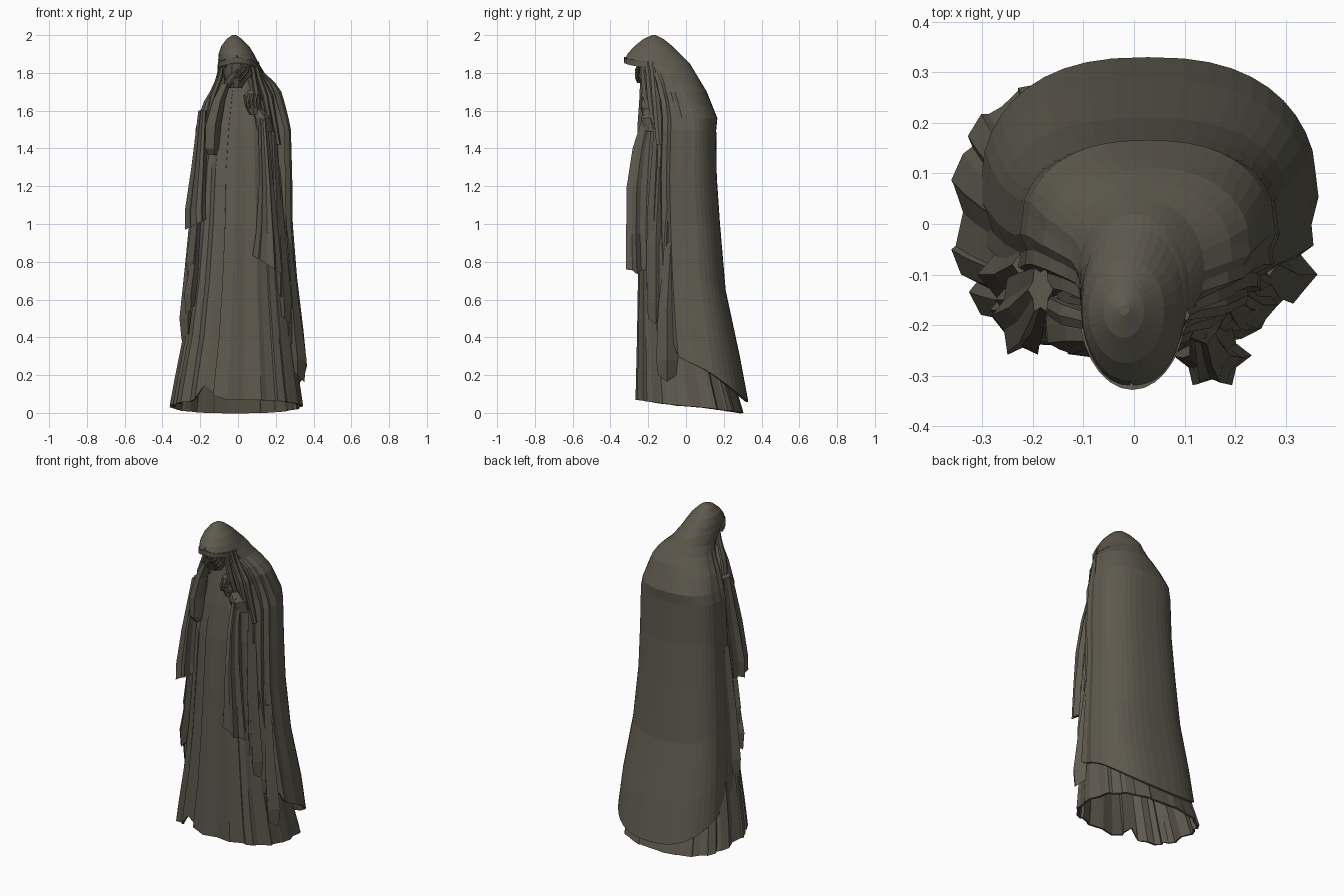
import bpy, bmesh, math

stone = bpy.data.materials.new("dark_olive_stone")
stone.diffuse_color = (0.112, 0.102, 0.076, 1)


def interp(table, t):
    """Piecewise linear lookup; each row is (key, values...)."""
    if t <= table[0][0]:
        return table[0][1:]
    for a, b in zip(table, table[1:]):
        if t <= b[0]:
            f = (t - a[0]) / (b[0] - a[0])
            return tuple(p + (q - p) * f for p, q in zip(a[1:], b[1:]))
    return table[-1][1:]


def spow(v, e):
    return math.copysign(abs(v) ** e, v)


def outline(box, a, e, shrink=1.0):
    """Point at angle a on a rounded box (x0, x1, y_front, y_back)."""
    x0, x1, y0, y1 = box
    return ((x0 + x1) / 2 + (x1 - x0) / 2 * spow(math.cos(a), e) * shrink,
            (y0 + y1) / 2 + (y1 - y0) / 2 * spow(math.sin(a), e) * shrink)


def skin(name, rings, closed=True, caps=(False, False), thick=0):
    bm = bmesh.new()
    rows = [[bm.verts.new(p) for p in r] for r in rings]
    n = len(rows[0])
    for lo, hi in zip(rows, rows[1:]):
        for j in range(n if closed else n - 1):
            k = (j + 1) % n
            bm.faces.new((lo[j], lo[k], hi[k], hi[j]))
    if caps[0]:
        bm.faces.new(rows[0][::-1])
    if caps[1]:
        bm.faces.new(rows[-1])
    bmesh.ops.remove_doubles(bm, verts=bm.verts, dist=0.0005)
    mesh = bpy.data.meshes.new(name)
    bm.to_mesh(mesh)
    bm.free()
    mesh.materials.append(stone)
    ob = bpy.data.objects.new(name, mesh)
    bpy.context.collection.objects.link(ob)
    if thick:
        m = ob.modifiers.new("thickness", 'SOLIDIFY')
        m.thickness, m.offset = thick, -1
    return ob


def tube(name, path, n=8, pleat=0.0, tilt=0.0):
    """Stack of horizontal rings (x, y, z, rx, ry), bottom to top; tilt slants the lowest."""
    rings = []
    for i, (x, y, z, rx, ry) in enumerate(path):
        ring = []
        for j in range(n):
            a = 2 * math.pi * j / n
            s = 1 - pleat * (j % 2)
            dx = rx * s * math.cos(a)
            ring.append((x + dx, y + ry * s * math.sin(a), z + (tilt * dx if i == 0 else 0)))
        rings.append(ring)
    return skin(name, rings, caps=(True, True))


# Pleated gown, open at the floor
GOWN = [(0, -.365, .345, -.268, .305), (.15, -.34, .325, -.265, .26), (.4, -.295, .295, -.26, .2),
        (.7, -.25, .26, -.255, .15), (1.0, -.22, .24, -.25, .12), (1.3, -.2, .22, -.235, .1),
        (1.5, -.17, .2, -.215, .08), (1.65, -.12, .14, -.19, .03), (1.78, -.06, .07, -.17, -.05)]
N = 60
rings = []
for row in GOWN:
    ring = []
    for j in range(N):
        a = 2 * math.pi * j / N + 0.05 * math.sin(j * 2.3)
        amp = interp([(0, .085), (.7, .07), (1.78, .04)], row[0])[0]
        fold = (0, .5, 1, .35)[j % 4] * (.65 + .35 * math.sin(j * 1.7))
        x, y = outline(row[1:], a, .78, 1 - amp * fold)
        da = (a - math.radians(247)) / .13
        hem = .035 - .034 * math.sin(a) + .08 * math.exp(-da * da)
        ring.append((x, y, row[0] + hem * max(0, 1 - row[0] / .4)))
    rings.append(ring)
skin("pleated_gown", rings, thick=.012)

# Hooded cloak: one sheet around the back, closing above the brow
CLOAK = [(.06, -.31, .365, -.20, .33), (.3, -.305, .365, -.2, .285), (.65, -.275, .318, -.2, .21),
         (1.0, -.25, .29, -.2, .18), (1.25, -.235, .287, -.2, .163), (1.5, -.225, .28, -.19, .16),
         (1.56, -.213, .268, -.19, .166), (1.65, -.18, .245, -.19, .13), (1.7, -.15, .23, -.2, .11),
         (1.75, -.125, .195, -.215, .08), (1.8, -.11, .14, -.24, .05), (1.85, -.107, .11, -.30, .02),
         (1.87, -.105, .1, -.325, 0), (1.9, -.103, .085, -.31, -.03), (1.94, -.09, .06, -.275, -.07),
         (1.98, -.06, .02, -.225, -.12), (2.0, -.03, -.01, -.18, -.16)]
GAP = [(0, 42), (1.0, 40), (1.5, 40), (1.7, 34), (1.8, 42), (1.85, 38), (1.872, 0)]
HEM = [(-1, .8), (-.77, .6), (-.27, .3), (.3, .2), (1, .06)]
M = 34
rings = []
for row in CLOAK:
    zr = row[0]
    gap = math.radians(interp(GAP, zr)[0])
    ring = []
    for j in range(M + 1):
        a = -math.pi / 2 + gap + (2 * math.pi - 2 * gap) * j / M
        hem = interp(HEM, math.sin(a))[0]
        z = zr if zr >= 1 else hem + (zr - .06) / .94 * (1 - hem)
        amp = interp([(0, .09), (1.75, .11), (1.86, 0)], zr)[0]
        s = 1 - amp * (j % 2) * min(1, max(0, .25 - math.sin(a)))
        x, y = outline(interp(CLOAK, z), a, interp([(1.5, .8), (1.8, 1)], zr)[0], s)
        ring.append((x, y, z))
    rings.append(ring)
skin("hooded_cloak", rings, closed=False, caps=(False, True), thick=.014)

# Head bowed inside the hood
tube("bowed_head", [(-.01, -.19, 1.72, .03, .04), (-.01, -.19, 1.77, .06, .06),
                    (-.01, -.185, 1.85, .075, .085), (-.02, -.17, 1.94, .05, .06)], 10)

# Arm raised to the face: hanging elbow sleeve, palm and fingers
tube("raised_sleeve", [(-.135, -.2, 1.365, .025, .03), (-.14, -.2, 1.4, .042, .055),
                       (-.135, -.2, 1.52, .045, .06), (-.105, -.205, 1.65, .036, .045),
                       (-.065, -.215, 1.745, .026, .03)], 10, .15)
tube("raised_palm", [(-.065, -.21, 1.72, .018, .018), (-.035, -.235, 1.77, .03, .018),
                     (-.005, -.25, 1.80, .03, .015)], 8)
for i in range(4):
    x, z = -.025 + .016 * i, 1.815 - .013 * i
    tube(f"raised_finger_{i + 1}", [(x, -.25, z - .03, .01, .01), (x + .025, -.262, z, .01, .01),
                                    (x + .05, -.25, z + .03, .007, .008)], 6)

# Fist held to the chest, with its cuff
tube("chest_fist", [(.085, -.2, 1.58, .025, .03), (.075, -.215, 1.63, .038, .03),
                    (.065, -.21, 1.68, .035, .025), (.08, -.195, 1.71, .018, .018)], 8)
for i in range(3):
    tube(f"chest_finger_{i + 1}", [(.055 + .02 * i, -.235, 1.615, .009, .01),
                                   (.05 + .02 * i, -.24, 1.65, .009, .01),
                                   (.06 + .02 * i, -.225, 1.69, .008, .01)], 6)
tube("chest_cuff", [(.14, -.17, 1.49, .05, .045), (.13, -.19, 1.56, .045, .05),
                    (.1, -.19, 1.61, .03, .035)], 10, .12)

# Long hanging sleeves
tube("right_hanging_sleeve", [(.155, -.26, .785, .078, .068), (.155, -.265, .95, .06, .06),
                              (.15, -.26, 1.2, .04, .062), (.14, -.235, 1.4, .03, .055),
                              (.13, -.195, 1.58, .022, .035)], 12, .3, -.65)
tube("left_hanging_sleeve", [(-.22, -.185, 1.0, .06, .085), (-.222, -.18, 1.08, .058, .085),
                             (-.205, -.165, 1.3, .042, .08), (-.185, -.13, 1.6, .025, .05)], 12, .3, .5)

# Cascading side folds under the cloak edges: x, y, bottom, top, radius
for i, (x, y, lo, hi, r) in enumerate([
        (-.235, -.15, .72, 1.3, .04), (-.265, -.1, .42, 1.2, .045), (-.25, -.17, .55, 1.0, .035),
        (.245, -.16, .5, 1.3, .04), (.27, -.11, .38, 1.2, .04), (.315, -.1, .2, .9, .048),
        (.225, -.17, .62, 1.5, .035)]):
    inner = x * .84
    tube(f"side_fold_{i + 1}", [(x, y, lo, r * .75, r), (x, y, lo + .08, r, r * 1.2),
                                ((x + inner) / 2, y, (lo + hi) / 2, r * .75, r),
                                (inner, y + .02, hi, r * .4, r * .6)], 8, .3, 1.0 if x < 0 else -1.0)

# Veil folds falling from the hood past the face
for i, (x0, x1, y, lo) in enumerate([(.085, .115, -.19, 1.6), (.11, .175, -.165, 1.5),
                                     (.12, .215, -.14, 1.42), (-.095, -.17, -.16, 1.5)]):
    tube(f"veil_fold_{i + 1}", [(x1, y, lo, .012, .02), ((x0 + x1) / 2, y - .02, 1.68, .018, .024),
                                (x0, y - .03, 1.78, .014, .02), (x0 * .85, y - .04, 1.86, .008, .012)], 6)

# Rolled brim over the brow
brim = []
for k in range(13):
    a = math.radians(-90 + 75 * (k - 6) / 6)
    c, s = math.cos(a), math.sin(a)
    z = 1.872 - .03 * abs(k - 6) / 6
    brim.append([(-.003 + .104 * c * q, -.165 + .16 * s * q, z + dz)
                 for q, dz in ((1.02, -.016), (1.02, .012), (.9, .01), (.9, -.014))])
skin("hood_brim", brim[::-1], caps=(True, True))
for ob in bpy.data.objects:
    bm = bmesh.new()
    bm.from_mesh(ob.data)
    bmesh.ops.recalc_face_normals(bm, faces=bm.faces)
    bm.to_mesh(ob.data)
    bm.free()
